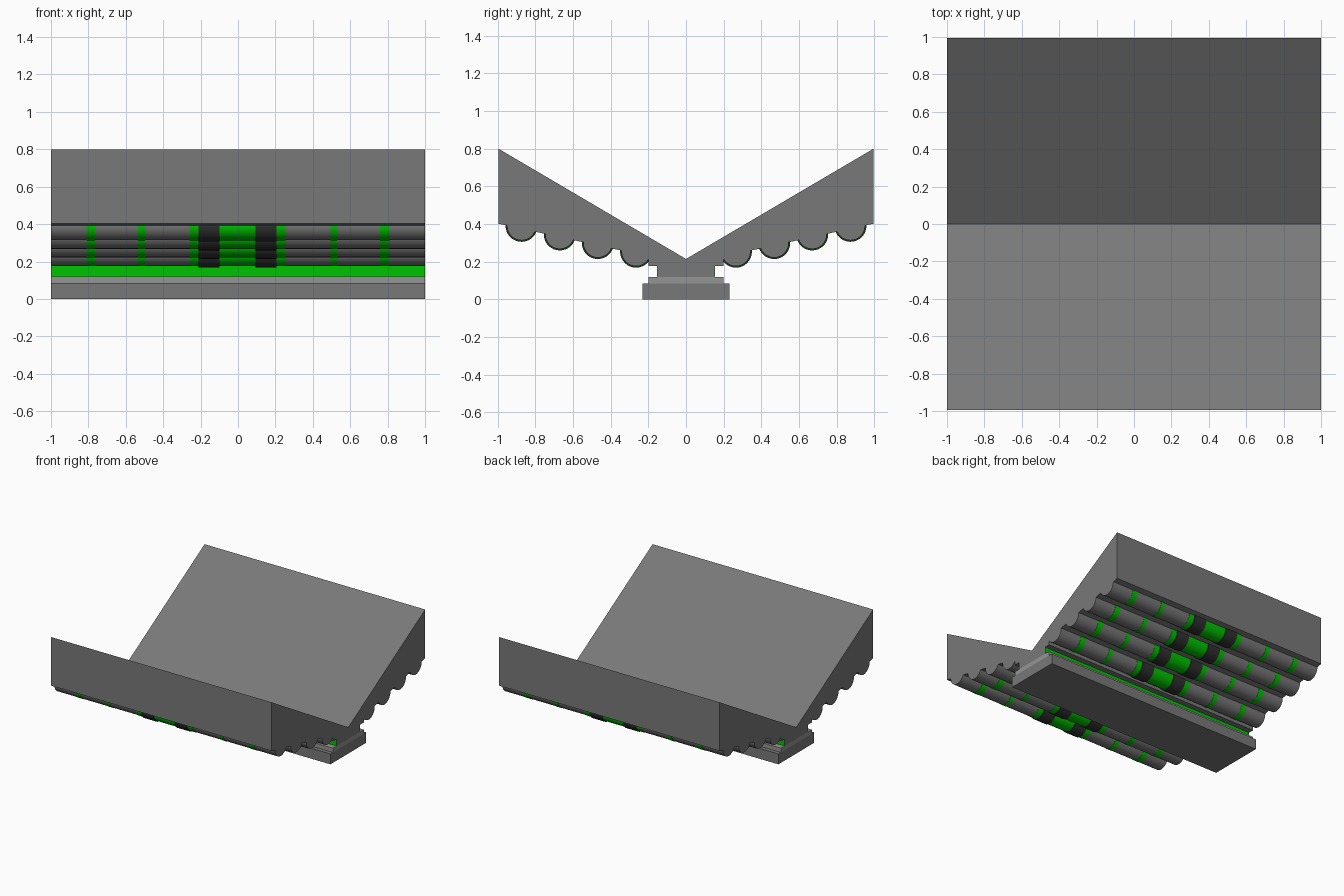
import bpy, math

if "Cube" in bpy.data.objects:
    bpy.data.objects.remove(bpy.data.objects["Cube"])

def material(name, rgb):
    m = bpy.data.materials.new(name)
    m.diffuse_color = (*rgb, 1)
    m.use_nodes = True
    m.node_tree.nodes["Principled BSDF"].inputs["Base Color"].default_value = m.diffuse_color
    return m

GREY = material("dark_grey", (0.19, 0.19, 0.19))
PLATE = material("plate_grey", (0.3, 0.3, 0.3))
BLACK = material("black", (0.03, 0.03, 0.03))
GREEN = material("green", (0.0, 0.55, 0.0))

def box(name, y, z0, z1, width, mat, length=2):
    bpy.ops.mesh.primitive_cube_add(size=1, location=(0, y, (z0 + z1) / 2))
    o = bpy.context.object
    o.name = name
    o.scale = (length, width, z1 - z0)
    o.data.materials.append(mat)

def tube(name, x0, x1, y, z, r, mat):
    bpy.ops.mesh.primitive_cylinder_add(vertices=32, radius=r, depth=x1 - x0,
        location=((x0 + x1) / 2, y, z), rotation=(0, math.pi / 2, 0))
    o = bpy.context.object
    o.name = name
    o.data.materials.append(mat)
    bpy.ops.object.shade_smooth_by_angle(angle=math.radians(40))

# V-shaped hull, extruded along x
half = [(0.995, 0.8), (0.995, 0.402), (0.2, 0.228), (0.2, 0.178), (0.15, 0.178), (0.15, 0.12)]
profile = [(0, 0.215)] + half + [(-y, z) for y, z in reversed(half)]
n = len(profile)
verts = [(x, y, z) for x in (-1, 1) for y, z in profile]
faces = [tuple(range(n))[::-1], tuple(range(n, 2 * n))]
faces += [(i, (i + 1) % n, (i + 1) % n + n, i + n) for i in range(n)]
mesh = bpy.data.meshes.new("v_hull")
mesh.from_pydata(verts, [], faces)
hull = bpy.data.objects.new("v_hull", mesh)
bpy.context.collection.objects.link(hull)
mesh.materials.append(GREY)

# normals outward
import bmesh
bm = bmesh.new()
bm.from_mesh(mesh)
bmesh.ops.recalc_face_normals(bm, faces=bm.faces)
bm.to_mesh(mesh)
bm.free()

# Stepped base
box("base_block", 0, 0, 0.085, 0.464, GREY)
box("base_plate", 0, 0.085, 0.12, 0.4, PLATE)

# Rows of pipes with clamps, plus the glowing neck strips, on both sides
greens = [(-0.81, -0.765), (-0.535, -0.497), (-0.26, -0.21), (-0.098, 0.093),
          (0.205, 0.255), (0.495, 0.53), (0.76, 0.81)]
blacks = [(-0.21, -0.098), (0.093, 0.205)]
for side in (-1, 1):
    box("neck_light_strip", side * 0.15, 0.121, 0.177, 0.008, GREEN, 1.998)
    for y in (0.873, 0.67, 0.468, 0.265):
        z = 0.194 + 0.2255 * y
        tube("pipe", -1, 1, side * y, z, 0.077, GREY)
        for a, b in greens:
            tube("green_ring", a, b, side * y, z, 0.079, GREEN)
        for a, b in blacks:
            tube("black_clamp", a, b, side * y, z, 0.085, BLACK)
